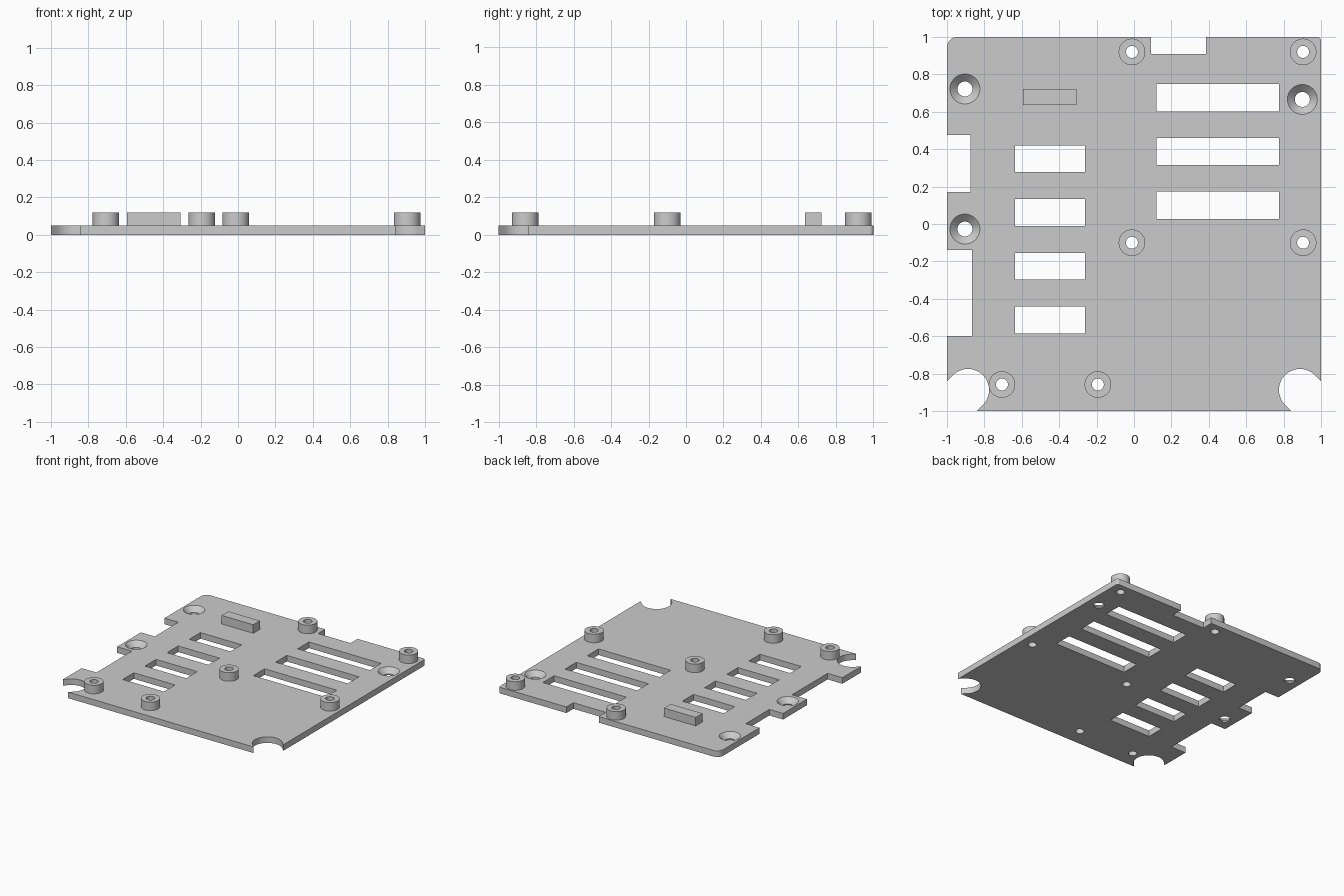
import bpy, bmesh
from math import cos, sin, radians, tau

if "Cube" in bpy.data.objects:
    bpy.data.objects.remove(bpy.data.objects["Cube"])

THICK, TOP = 0.05, 0.12      # plate thickness, height of raised parts
LOW, HIGH = -0.1, 0.15       # through-cut range
POST_R, BORE_R, SCREW_R, SINK_R = 0.071, 0.032, 0.04, 0.08

grey = bpy.data.materials.new("matte_grey")
grey.use_nodes = True
grey.diffuse_color = (0.6, 0.6, 0.6, 1)
grey.node_tree.nodes["Principled BSDF"].inputs["Base Color"].default_value = (0.6, 0.6, 0.6, 1)


def rect(x0, x1, y0, y1):
    return [(x0, y0), (x1, y0), (x1, y1), (x0, y1)]


def circle(x, y, r, n=48):
    return [(x + r * cos(tau * i / n), y + r * sin(tau * i / n)) for i in range(n)]


def arc(x, y, r, a0, a1, n):
    angles = [radians(a0 + (a1 - a0) * i / n) for i in range(n + 1)]
    return [(x + r * cos(a), y + r * sin(a)) for a in angles]


def loft(bm, sections, ring=False):
    """Skin a stack of (outline, z); ring joins last to first instead of capping."""
    loops = [[bm.verts.new((x, y, z)) for x, y in pts] for pts, z in sections]
    pairs = list(zip(loops, loops[1:]))
    if ring:
        pairs.append((loops[-1], loops[0]))
    else:
        bm.faces.new(loops[0][::-1])
        bm.faces.new(loops[-1])
    for a, b in pairs:
        for i in range(len(a)):
            j = (i + 1) % len(a)
            bm.faces.new((a[i], a[j], b[j], b[i]))


def finish(bm, name):
    bmesh.ops.recalc_face_normals(bm, faces=bm.faces[:])
    mesh = bpy.data.meshes.new(name)
    bm.to_mesh(mesh)
    bm.free()
    mesh.materials.append(grey)
    obj = bpy.data.objects.new(name, mesh)
    bpy.context.collection.objects.link(obj)
    return obj


def activate(obj):
    bpy.ops.object.select_all(action='DESELECT')
    obj.select_set(True)
    bpy.context.view_layer.objects.active = obj


def smooth(obj):
    activate(obj)
    bpy.ops.object.shade_smooth_by_angle(angle=radians(30))


posts = [(-0.011, 0.92), (0.904, 0.92), (-0.011, -0.1), (0.904, -0.1),
         (-0.706, -0.858), (-0.193, -0.858)]
screws = [(-0.904, 0.722), (0.9, 0.666), (-0.904, -0.027)]

# Base plate outline with rounded back corners
bm = bmesh.new()
outline = [(-1, -1), (1, -1)] + arc(0.98, 0.98, 0.02, 0, 90, 5) + arc(-0.945, 0.945, 0.055, 90, 180, 8)
loft(bm, [(outline, 0), (outline, THICK)])
plate = finish(bm, "base_plate")

# Cutter: vent slots, edge notches, corner reliefs and holes
bm = bmesh.new()
cuts = [rect(-0.636, -0.262, y - 0.072, y + 0.072) for y in (0.349, 0.062, -0.226, -0.513)]
cuts += [rect(0.12, 0.775, y - 0.073, y + 0.073) for y in (0.675, 0.388, 0.1)]
cuts += [rect(-1.1, -0.875, 0.17, 0.477), rect(-1.1, -0.866, -0.598, -0.138),
         rect(0.09, 0.385, 0.909, 1.1)]
cuts += [circle(x, y, BORE_R) for x, y in posts]
relief = arc(-0.8875, -0.8875, 0.1125, -45, 135, 28) + [(-1.167, -1.008), (-1.008, -1.167)]
cuts += [relief, [(-x, y) for x, y in relief[::-1]]]
for pts in cuts:
    loft(bm, [(pts, LOW), (pts, HIGH)])
# Countersunk screw holes
rise = SINK_R - SCREW_R
for x, y in screws:
    loft(bm, [(circle(x, y, SCREW_R), LOW), (circle(x, y, SCREW_R), THICK - rise),
              (circle(x, y, SINK_R), THICK), (circle(x, y, SINK_R), HIGH)])
cutter = finish(bm, "plate_cutter")
cutter.hide_render = True

activate(plate)
mod = plate.modifiers.new("openings", 'BOOLEAN')
mod.operation = 'DIFFERENCE'
mod.solver = 'EXACT'
mod.object = cutter
bpy.ops.object.modifier_apply(modifier=mod.name)
bpy.data.objects.remove(cutter)
smooth(plate)

# Hollow standoff posts
for n, (x, y) in enumerate(posts, 1):
    bm = bmesh.new()
    outer, inner = circle(x, y, POST_R), circle(x, y, BORE_R)
    loft(bm, [(outer, THICK), (outer, TOP), (inner, TOP), (inner, THICK)], ring=True)
    smooth(finish(bm, f"standoff_post_{n}"))

# Raised support block
bm = bmesh.new()
block = rect(-0.594, -0.307, 0.636, 0.722)
loft(bm, [(block, THICK), (block, TOP)])
finish(bm, "support_block")
